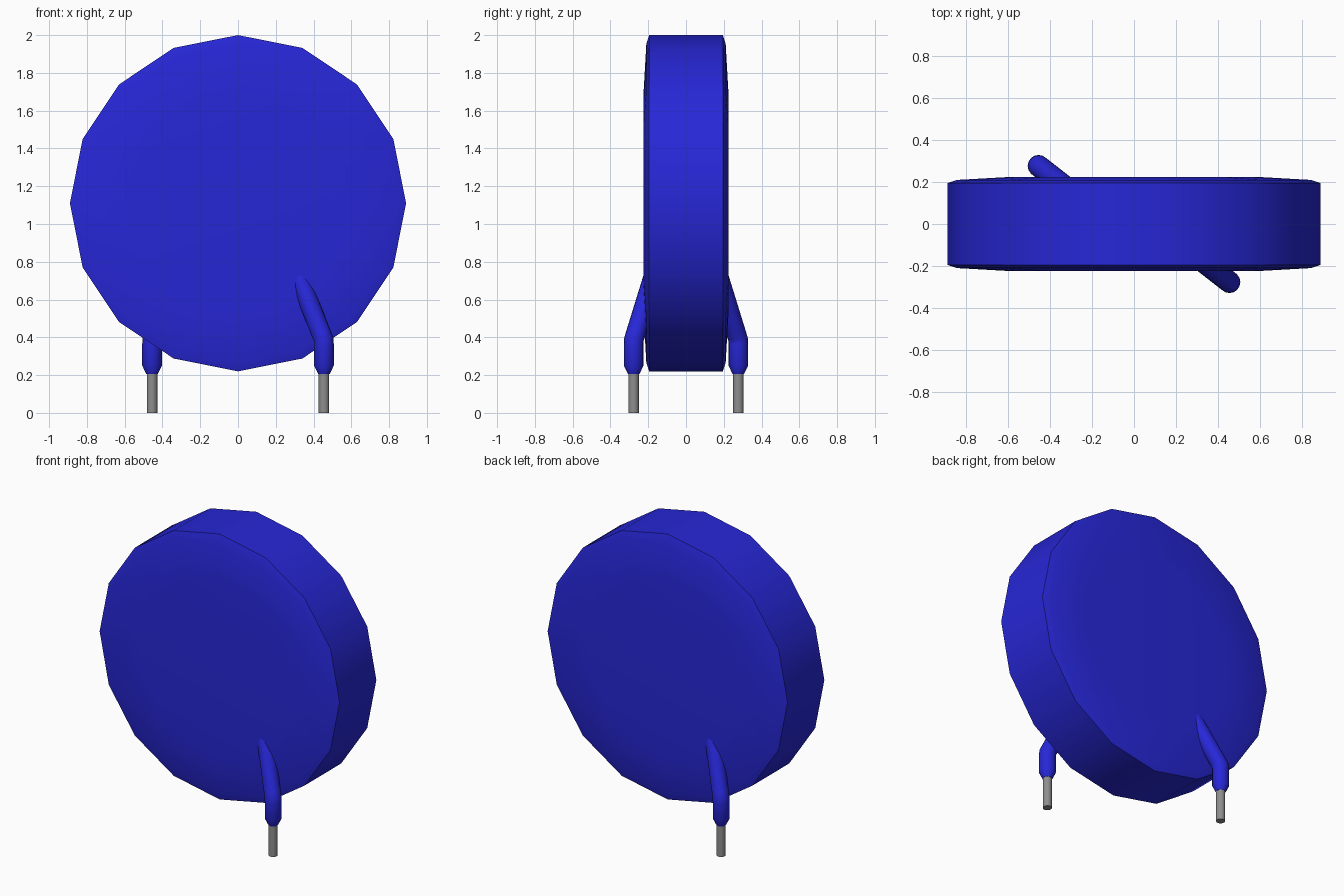
import bpy, bmesh, math
from mathutils import Vector, Matrix

cube = bpy.data.objects.get("Cube")
if cube:
    bpy.data.objects.remove(cube)


def material(name, rgb):
    m = bpy.data.materials.new(name)
    m.use_nodes = True
    m.diffuse_color = (*rgb, 1)
    bsdf = m.node_tree.nodes["Principled BSDF"]
    bsdf.inputs["Base Color"].default_value = (*rgb, 1)
    bsdf.inputs["Roughness"].default_value = 0.5
    return m


BLUE = material("blue coating", (0.02, 0.02, 0.68))
GREY = material("grey metal", (0.27, 0.27, 0.27))


def loft(name, stations, sides, mat, turn=0.0):
    """Skin round rings; each station is (centre, radius, axis direction)."""
    bm = bmesh.new()
    rings = []
    for centre, radius, axis in stations:
        # Shortest rotation from z keeps neighbouring rings aligned
        q = Vector((0, 0, 1)).rotation_difference(Vector(axis))
        ring = []
        for i in range(sides):
            a = 2 * math.pi * i / sides
            p = Vector((math.cos(a), math.sin(a), 0)) * radius
            ring.append(bm.verts.new(Vector(centre) + q @ p))
        rings.append(ring)
    for lo, hi in zip(rings, rings[1:]):
        for i in range(sides):
            j = (i + 1) % sides
            bm.faces.new((lo[i], lo[j], hi[j], hi[i]))
    bm.faces.new(rings[0][::-1])
    bm.faces.new(rings[-1])
    bm.transform(Matrix.Rotation(turn, 4, 'Z'))
    bmesh.ops.recalc_face_normals(bm, faces=bm.faces)
    mesh = bpy.data.meshes.new(name)
    bm.to_mesh(mesh)
    bm.free()
    mesh.materials.append(mat)
    obj = bpy.data.objects.new(name, mesh)
    bpy.context.collection.objects.link(obj)
    bpy.ops.object.select_all(action='DESELECT')
    obj.select_set(True)
    bpy.context.view_layer.objects.active = obj
    bpy.ops.object.shade_smooth_by_angle(angle=math.radians(35))
    return obj


# Disc body: 16 sides, softly domed faces
profile = [(-0.225, 0.58), (-0.21, 0.845), (-0.195, 0.89),
           (0.195, 0.89), (0.21, 0.845), (0.225, 0.58)]
loft("disc_body", [((0, y, 1.11), r, (0, 1, 0)) for y, r in profile], 16, BLUE)

# Legs: coated sleeve that bends into the disc, with a bare lead below
up = Vector((0, 0, 1))
slope = Vector((-0.135, 0.105, 0.34)).normalized()
foot = Vector((0.455, -0.277, 0))
bend = foot + up * 0.385
sleeve = [(foot + up * 0.205, 0.030, up),
          (foot + up * 0.25, 0.052, up),
          (bend - up * 0.02, 0.052, up),
          (bend + slope * 0.005, 0.052, up + slope),
          (bend + slope * 0.03, 0.052, slope),
          (bend + slope * 0.48, 0.052, slope)]
lead = [(foot, 0.028, up), (foot + up * 0.24, 0.028, up)]
for label, turn in (("front", 0.0), ("back", math.pi)):
    loft(label + "_leg_sleeve", sleeve, 16, BLUE, turn)
    loft(label + "_leg_lead", lead, 16, GREY, turn)
